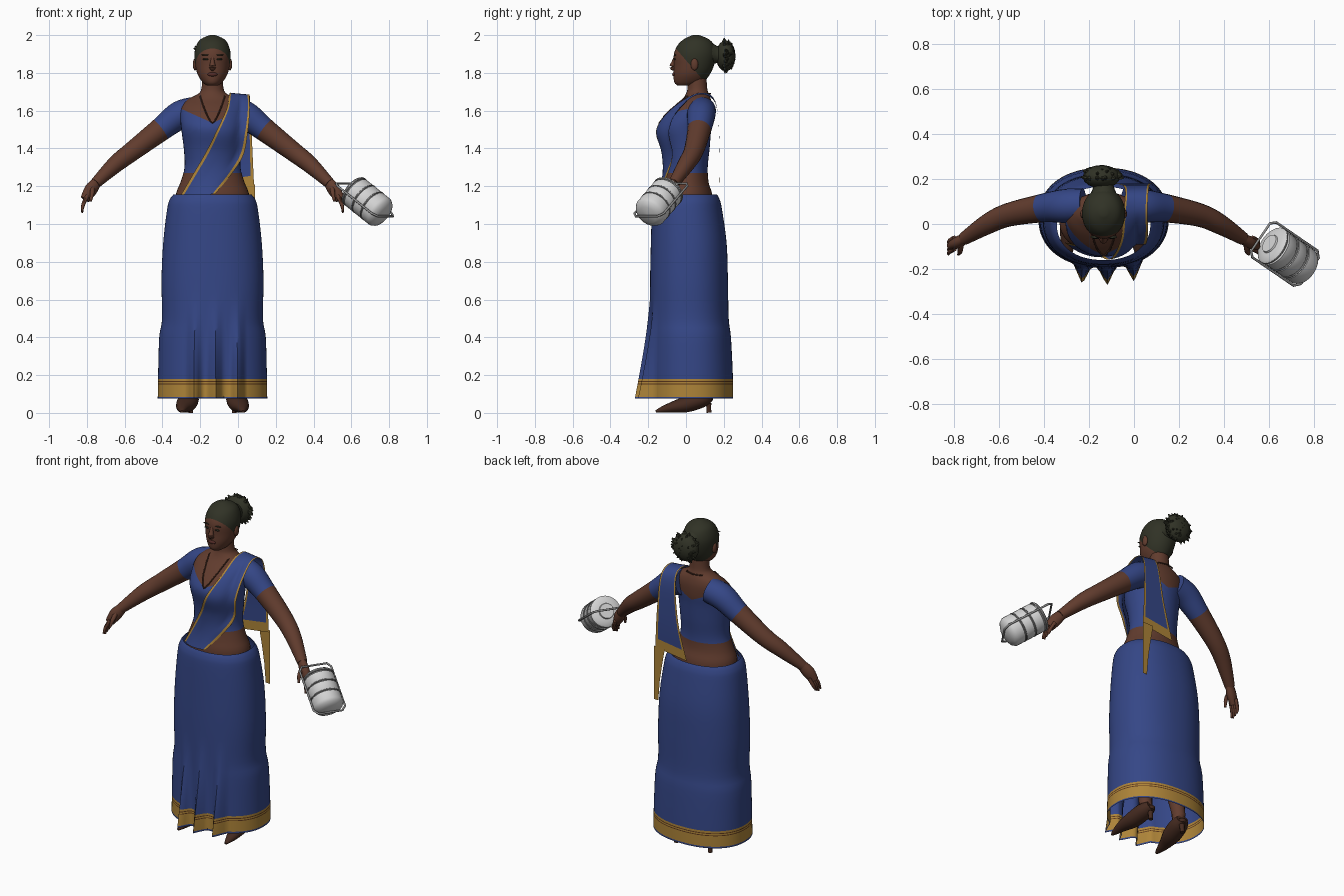
import bpy, bmesh, math, random
from mathutils import Vector

random.seed(4)
if "Cube" in bpy.data.objects:
    bpy.data.objects.remove(bpy.data.objects["Cube"])
CX = -0.135  # body axis


def material(name, r, g, b):
    m = bpy.data.materials.new(name)
    m.use_nodes = True
    m.diffuse_color = (r, g, b, 1)
    m.node_tree.nodes["Principled BSDF"].inputs["Base Color"].default_value = (r, g, b, 1)
    return m


SKIN = material("brown skin", 0.12, 0.045, 0.027)
BLUE = material("blue cloth", 0.035, 0.062, 0.24)
GOLD = material("gold border", 0.42, 0.23, 0.04)
STRIPE = material("dark brown stripe", 0.10, 0.035, 0.01)
HAIR = material("dark hair", 0.030, 0.032, 0.019)
SHOE = material("brown leather", 0.058, 0.023, 0.014)
STEEL = material("steel", 0.65, 0.65, 0.65)
TRIM = material("grey steel trim", 0.28, 0.28, 0.28)
LIPS = material("lips", 0.09, 0.025, 0.02)


def smooth(rows, n):
    """Catmull-Rom interpolation of rows of numbers."""
    out = []
    for i in range(len(rows) - 1):
        a, b, c, d = [rows[min(max(i + k, 0), len(rows) - 1)] for k in (-1, 0, 1, 2)]
        for k in range(n):
            t = k / n
            out.append([q + 0.5 * t * (r - p + t * (2 * p - 5 * q + 4 * r - s + t * (3 * (q - r) + s - p)))
                        for p, q, r, s in zip(a, b, c, d)])
    return out + [list(rows[-1])]


def grid(name, rows, mats, rule=None, planes=(), wrap=True, caps=True):
    """Skin rows of points; cut along planes, then colour faces by rule(centre)."""
    bm = bmesh.new()
    vs = [[bm.verts.new(p) for p in row] for row in rows]
    n = len(rows[0])
    for a, b in zip(vs, vs[1:]):
        for j in range(n if wrap else n - 1):
            k = (j + 1) % n
            bm.faces.new((a[j], a[k], b[k], b[j]))
    if wrap and caps:
        bm.faces.new(vs[0])
        bm.faces.new(vs[-1])
    for co, no in planes:
        bmesh.ops.bisect_plane(bm, geom=bm.verts[:] + bm.edges[:] + bm.faces[:],
                               plane_co=co, plane_no=no, dist=1e-5)
    bmesh.ops.recalc_face_normals(bm, faces=bm.faces[:])
    if rule:
        for f in bm.faces:
            f.material_index = rule(f.calc_center_median())
    me = bpy.data.meshes.new(name)
    bm.to_mesh(me)
    bm.free()
    for m in mats:
        me.materials.append(m)
    ob = bpy.data.objects.new(name, me)
    bpy.context.collection.objects.link(ob)
    return ob


def body_rows(profile, seg, n, power=1.0):
    """Profile of (z, half width, front y, back y) to rings."""
    rows = []
    for z, w, f, b in smooth(profile, n):
        ring = []
        for j in range(seg):
            t = math.tau * j / seg
            c, s = math.cos(t), math.sin(t)
            c, s = (math.copysign(abs(v) ** power, v) for v in (c, s))
            ring.append(Vector((CX + w * c, (f + b) / 2 + (b - f) / 2 * s, z)))
        rows.append(ring)
    return rows


def tube(name, pts, mats, seg=14, n=4, flat=1.0, rule=None, planes=()):
    """Points of (x, y, z, radius) to a round limb."""
    path = smooth(pts, n)
    rows = []
    for i, p in enumerate(path):
        d = Vector(path[min(i + 1, len(path) - 1)][:3]) - Vector(path[max(i - 1, 0)][:3])
        q = d.to_track_quat('Z', 'Y')
        rows.append([Vector(p[:3]) + q @ Vector((p[3] * flat * math.cos(math.tau * j / seg),
                     p[3] * math.sin(math.tau * j / seg), 0)) for j in range(seg)])
    return grid(name, rows, mats, rule, planes)


def wire(name, pts, r, mat, closed=False):
    cu = bpy.data.curves.new(name, 'CURVE')
    cu.dimensions, cu.bevel_depth, cu.bevel_resolution = '3D', r, 2
    sp = cu.splines.new('POLY')
    sp.points.add(len(pts) - 1)
    for q, p in zip(sp.points, pts):
        q.co = (*p, 1)
    sp.use_cyclic_u = closed
    cu.materials.append(mat)
    bpy.context.collection.objects.link(bpy.data.objects.new(name, cu))


def ball(name, loc, size, mat, seg=16):
    rows = [[Vector(loc) + Vector((size[0] * math.sin(a) * math.cos(t), size[1] * math.sin(a) * math.sin(t),
             size[2] * math.cos(a))) for t in [math.tau * j / seg for j in range(seg)]]
            for a in [0.04 + 3.06 * i / 10 for i in range(11)]]
    return grid(name, rows, [mat])


# Torso and neck, blouse painted below a wide V neckline
TORSO = [(1.05, .19, -.13, .14), (1.15, .195, -.135, .14), (1.22, .17, -.12, .12), (1.3, .148, -.108, .115),
         (1.4, .152, -.12, .125), (1.5, .165, -.145, .133), (1.56, .17, -.118, .14), (1.62, .165, -.065, .14),
         (1.66, .13, -.02, .132), (1.69, .075, 0, .12), (1.72, .058, .008, .112), (1.79, .054, .008, .108)]
V0, VS = 1.535, 0.45
grid("torso", body_rows(TORSO, 40, 4), [SKIN, BLUE],
     lambda c: int(1.27 < c.z < V0 + VS * abs(c.x - CX)),
     [((CX, 0, V0), (VS, 0, 1)), ((CX, 0, V0), (-VS, 0, 1)), ((0, 0, 1.27), (0, 0, 1))])


def front_y(x, z):
    """Height-field of the torso front."""
    row = min(smooth(TORSO, 8), key=lambda r: abs(r[0] - z))
    k = min(abs(x - CX) / row[1], 0.86)
    return (row[2] + row[3]) / 2 - (row[3] - row[2]) / 2 * math.sqrt(1 - k * k)


# Skirt with three sharp front pleats and a striped gold hem
SKIRT = [(.075, .29, -.195, .25), (.2, .288, -.193, .248), (.4, .282, -.19, .238), (.5, .267, -.19, .226),
         (.7, .27, -.19, .222), (.9, .261, -.186, .215), (1.08, .24, -.18, .19), (1.13, .226, -.172, .178),
         (1.155, .208, -.16, .165)]
skirt = body_rows(SKIRT, 144, 4, 0.9)
for ring in skirt:
    for p in ring:
        if p.y < 0:
            grow = max(0, (0.62 - p.z) / 0.54) ** 1.3
            p.y -= 0.08 * grow * max(max(0, 1 - abs(p.x - x) / 0.04) for x in (-.23, -.12, 0))
hem = (.085, .15, .155, .163, .168, .18)
grid("skirt", skirt, [BLUE, GOLD, STRIPE],
     lambda c: 0 if c.z < hem[0] or c.z > hem[5] else
     2 if hem[1] < c.z < hem[2] or hem[3] < c.z < hem[4] else 1,
     [((0, 0, z), (0, 0, 1)) for z in hem], caps=False)

# Sash from right hip over the left shoulder and down the back
SASH = [(-.31, 1.14, -.12, 1.16, None), (-.24, 1.26, -.03, 1.27, None), (-.17, 1.38, .03, 1.37, None),
        (-.11, 1.5, .052, 1.49, None), (-.06, 1.61, .062, 1.6, None), (-.045, 1.692, .06, 1.683, .06),
        (-.04, 1.65, .065, 1.64, .155), (-.07, 1.4, .075, 1.42, .178), (-.13, 1.17, .085, 1.2, .178)]
COLS = 12
rows = []
for xl, zl, xr, zr, y in SASH:
    row = []
    for j in range(COLS + 1):
        t = j / COLS
        x, z = xl + t * (xr - xl), zl + t * (zr - zl)
        row += [x, front_y(x, z) - 0.014 if y is None else y, z]
    rows.append(row)
rows = [[Vector(r[k:k + 3]) for k in range(0, len(r), 3)] for r in smooth(rows, 6)]
sash = grid("sash", rows, [BLUE, GOLD], wrap=False)
for i, f in enumerate(sash.data.polygons):
    f.material_index = int(i % COLS in (0, COLS - 1) or (f.center.y > 0.1 and f.center.z < 1.25))
tail = [[Vector((x, .185, z)) for x in (.085 - w, .09)]
        for z, w in ((1.21, .07), (1.1, .05), (1.0, .035), (.88, .025))]
grid("sash_tail", tail, [GOLD], wrap=False)

# Arms, hands, legs and heeled shoes for both sides
ARM = [(.09, .085, 1.6, .074), (.175, .08, 1.575, .075), (.275, .07, 1.5, .063), (.425, .04, 1.385, .052),
       (.515, 0, 1.315, .045), (.62, -.065, 1.215, .029)]
for s, side in ((-1, "right"), (1, "left")):
    def place(pts):
        return [(CX + s * x, y, z, r) for x, y, z, r in pts]
    cut, way = Vector((CX + s * .275, .07, 1.5)), Vector((s * .8, -.15, -.6))
    tube(side + "_arm", place(ARM), [SKIN, BLUE], 20, 5,
         rule=lambda c: int((c - cut).dot(way) < 0), planes=[(cut, way)])
    tube(side + "_palm", place([(.61, -.06, 1.225, .028), (.645, -.08, 1.18, .036), (.675, -.095, 1.13, .026)]),
         [SKIN], flat=.75)
    for k in range(4):
        y = -.115 + .016 * k
        tube(f"{side}_finger_{k + 1}", place([(.662, y + .005, 1.15, .011), (.684, y - .008, 1.105, .010),
             (.69, y - .02, 1.06 + .008 * abs(k - 1), .005)]), [SKIN], 8)
    tube(side + "_thumb", place([(.635, -.085, 1.195, .014), (.638, -.12, 1.16, .012), (.645, -.135, 1.12, .006)]),
         [SKIN], 8)
    tube(side + "_leg", place([(.12, .085, .06, .038), (.12, .08, .16, .04), (.11, .04, .4, .06), (.1, .02, .8, .08)]),
         [SKIN])
    tube(side + "_shoe", place([(.115, .125, .085, .028), (.125, .08, .07, .043), (.14, 0, .045, .043),
         (.155, -.07, .03, .03), (.16, -.13, .016, .016), (.162, -.16, .008, .006)]), [SHOE], flat=1.25)
    tube(side + "_heel", place([(.115, .12, .08, .026), (.115, .12, .04, .014), (.115, .122, .001, .013)]), [SHOE])
    ball(side + "_ear", (CX + s * .092, .045, 1.845), (.012, .02, .032), SKIN)
    ball(side + "_eye", (CX + s * .036, -.061, 1.872), (.016, .006, .005), HAIR)
    ball(side + "_brow", (CX + s * .038, -.058, 1.895), (.022, .006, .003), HAIR)

# Head with hair painted behind a slanted hairline
HEAD = [(1.733, .03, -.045, .03), (1.75, .052, -.062, .09), (1.79, .078, -.066, .125), (1.84, .091, -.064, .148),
        (1.9, .096, -.064, .16), (1.95, .083, -.042, .147), (1.98, .06, -.008, .118), (2.0, .015, .035, .07)]
line, lean = Vector((CX, -.055, 1.93)), Vector((0, .15, .13))
grid("head", body_rows(HEAD, 36, 4), [SKIN, HAIR], lambda c: int((c - line).dot(lean) > 0), [(line, lean)])
tube("nose", [(CX, -.056, 1.885, .008), (CX, -.066, 1.855, .012), (CX, -.07, 1.832, .018), (CX, -.058, 1.82, .012)],
     [SKIN], 10)
ball("lips", (CX, -.062, 1.792), (.026, .011, .011), LIPS)

# Hair bun with loose curls
bun = Vector((CX - .01, .21, 1.89))
ball("bun", bun, (.083, .052, .082), HAIR)
tube("bun_base", [(CX, .13, 1.9, .06), (CX, .17, 1.895, .045), (CX, .2, 1.89, .055)], [HAIR])
for k in range(60):
    d = Vector([random.gauss(0, 1) for _ in "xyz"]).normalized()
    d.y = abs(d.y) - .15
    base = bun + Vector((d.x * .074, d.y * .045, d.z * .074))
    tip = bun + Vector((d.x * .1, d.y * .062, d.z * .096))
    tube(f"curl_{k + 1}", [(*base, .014), (*tip, .002)], [HAIR], 5, 1)

# Necklace lying on the chest
drop = [(CX + k * .0065, 1.535 + .14 * (abs(k) / 10) ** 1.5) for k in range(-10, 11)]
chain = [(x, front_y(x, z) - .005, z) for x, z in drop]
wire("necklace", chain + [(CX + .05, .115, 1.69), (CX, .128, 1.69), (CX - .05, .115, 1.69)], .004, SHOE, True)

# Stacked lunch carrier tilted away from the left hand
top, axis = Vector((.6, -.085, 1.185)), Vector((.175, -.12, -.14)).normalized()
turn = axis.to_track_quat('Z', 'Y')


def local(x, y, h):
    return top + turn @ Vector((x, y, h))


LATHE = [(.001, 0), (.042, 0), (.045, .008), (.055, .01), (.082, .014), (.09, .022), (.086, .03)]
for h in (.03, .095, .16):
    LATHE += [(.08, h + .002), (.08, h + .005), (.088, h + .01), (.088, h + .058)]
LATHE += [(.078, .235), (.05, .25), (.001, .255)]
grid("lunch_carrier", [[local(r * math.cos(t), r * math.sin(t), h) for t in
     [math.tau * j / 32 for j in range(32)]] for r, h in LATHE], [STEEL])
for k, h in enumerate((.028, .097, .162)):
    wire(f"carrier_ring_{k + 1}", [local(.086 * math.cos(math.tau * j / 32), .086 * math.sin(math.tau * j / 32), h)
         for j in range(32)], .004, TRIM, True)
wire("carrier_frame", [local(*p) for p in ((0, 0, .262), (.07, 0, .262), (.094, 0, .235), (.094, 0, -.03),
     (.075, 0, -.055), (-.075, 0, -.055), (-.094, 0, -.03), (-.094, 0, .235), (-.07, 0, .262))], .006, TRIM, True)

# Smooth shading with sharp edges kept
bpy.ops.object.select_all(action='DESELECT')
for ob in bpy.context.collection.objects:
    if ob.type == 'MESH':
        ob.select_set(True)
        bpy.context.view_layer.objects.active = ob
bpy.ops.object.shade_smooth_by_angle(angle=math.radians(45))
